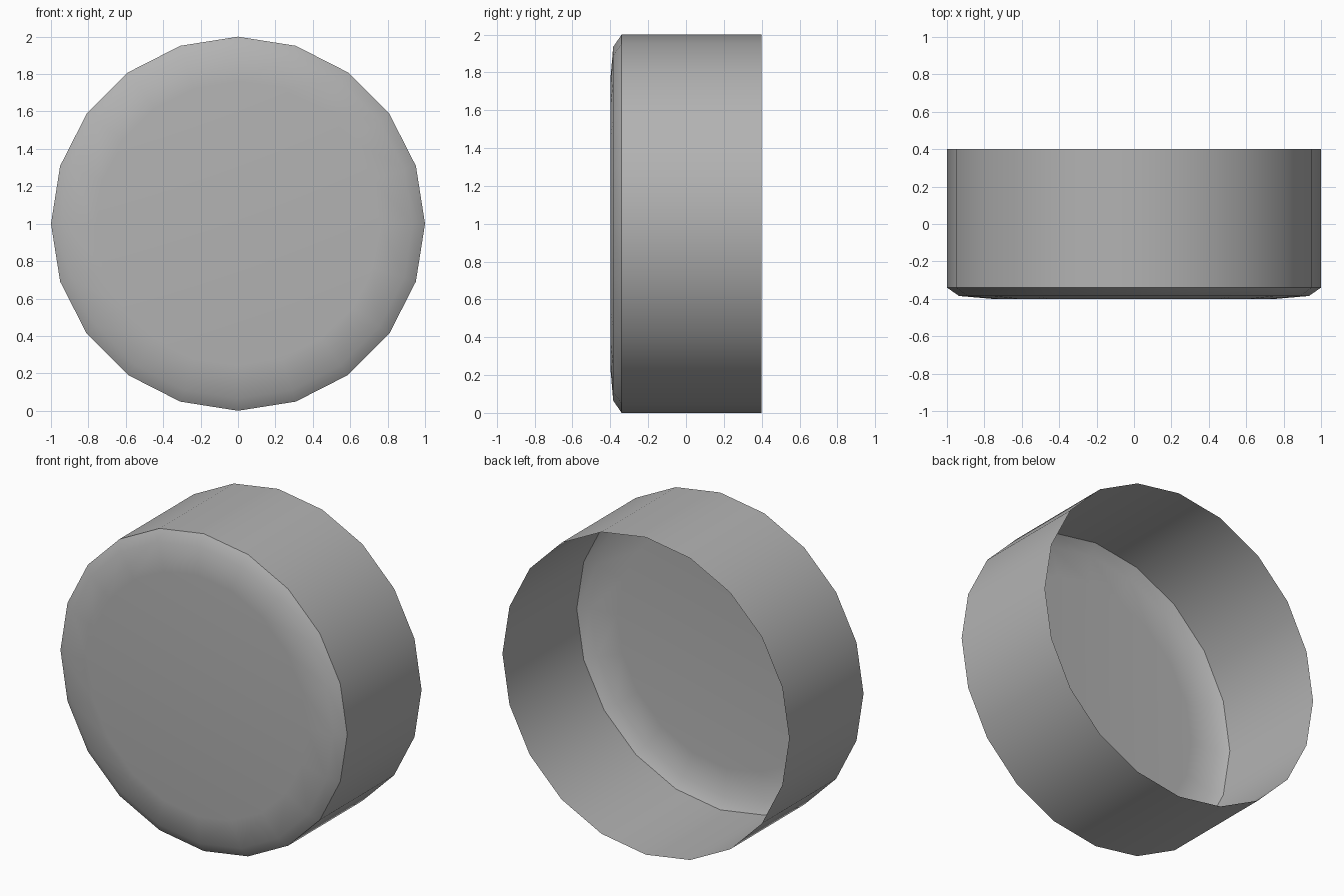
import bpy, bmesh, math

if "Cube" in bpy.data.objects:
    bpy.data.objects.remove(bpy.data.objects["Cube"])

SIDES = 20
# Profile (radius, y) from the open back rim to the front face
PROFILE = [(1.0, 0.4), (1.0, -0.34), (0.935, -0.385), (0.76, -0.4)]


def lathe_cup(name, profile, sides, centre_z):
    bm = bmesh.new()
    angles = [2 * math.pi * i / sides for i in range(sides)]
    rings = [[bm.verts.new((r * math.cos(a), y, centre_z + r * math.sin(a)))
              for a in angles] for r, y in profile]
    # Walls between neighbouring rings, facing outwards
    for a, b in zip(rings, rings[1:]):
        for i in range(sides):
            j = (i + 1) % sides
            bm.faces.new((a[i], a[j], b[j], b[i]))
    # Flat front, facing -y
    bm.faces.new(rings[-1])
    bmesh.ops.recalc_face_normals(bm, faces=bm.faces)
    bm.faces.ensure_lookup_table()
    if bm.faces[-1].normal.y > 0:
        bmesh.ops.reverse_faces(bm, faces=bm.faces)
    mesh = bpy.data.meshes.new(name)
    bm.to_mesh(mesh)
    bm.free()
    obj = bpy.data.objects.new(name, mesh)
    bpy.context.collection.objects.link(obj)
    return obj


# Open-backed round cap with a bevelled front edge
cap = lathe_cup("round_cap", PROFILE, SIDES, 1.0)
bpy.context.view_layer.objects.active = cap
cap.select_set(True)
bpy.ops.object.shade_smooth_by_angle(angle=math.radians(42))

# Darker grey than the default
grey = bpy.data.materials.new("dark_grey")
grey.diffuse_color = (0.45, 0.45, 0.45, 1)
grey.use_nodes = True
grey.node_tree.nodes["Principled BSDF"].inputs["Base Color"].default_value = grey.diffuse_color
cap.data.materials.append(grey)
